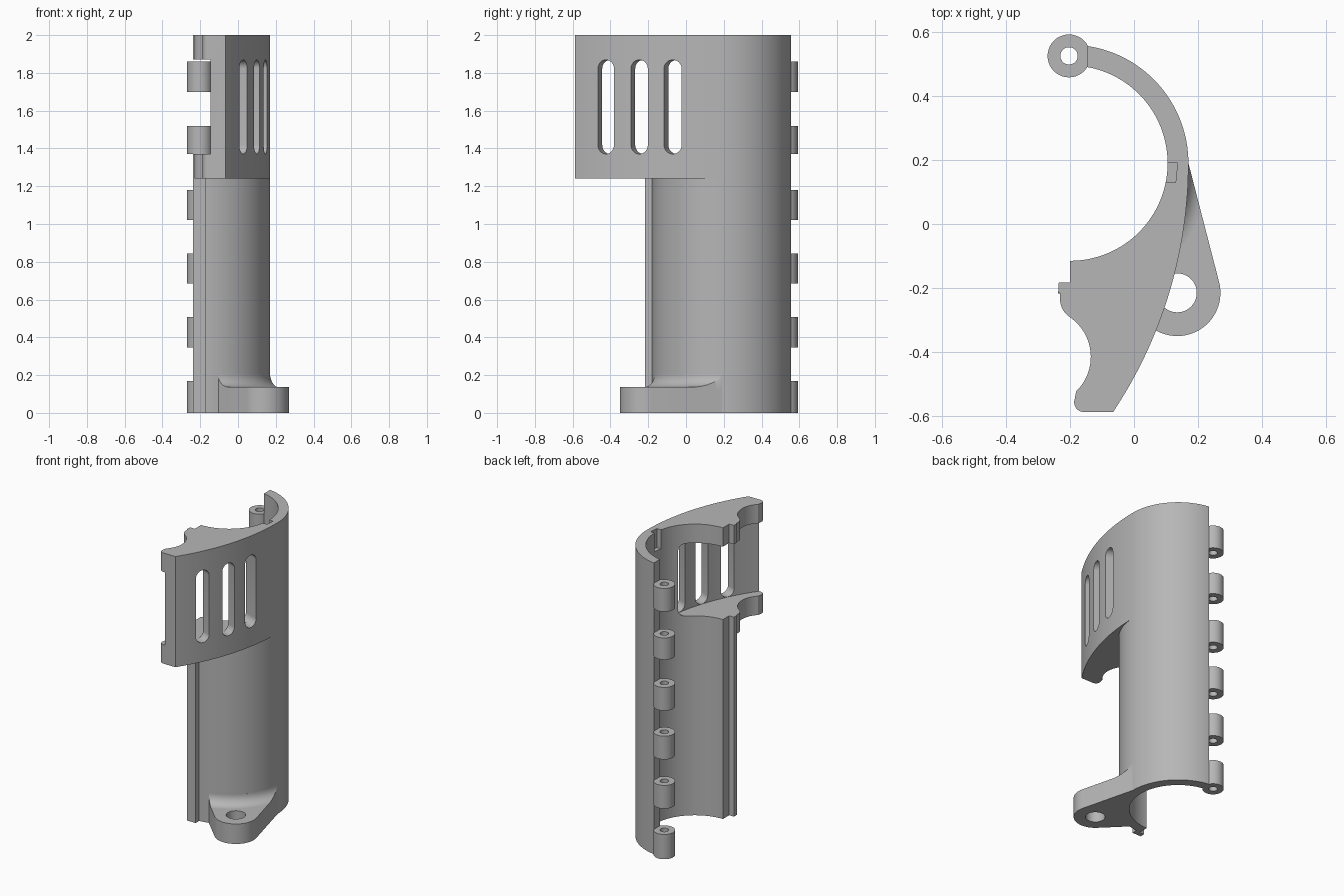
import bpy, bmesh, math
from mathutils import Matrix, Vector

cube = bpy.data.objects.get("Cube")
if cube:
    bpy.data.objects.remove(cube)

grey = bpy.data.materials.new("plain grey")
grey.use_nodes = True
COLOUR = (0.47, 0.47, 0.47, 1)
grey.diffuse_color = COLOUR
grey.node_tree.nodes["Principled BSDF"].inputs["Base Color"].default_value = COLOUR

CX, CY = -0.2, 0.19            # bore axis
BORE, OUTER = 0.305, 0.37      # shell radii
SWEEP = 1.402                  # radius of the wide front wall
SX = CX + OUTER - SWEEP        # its centre
SPLIT = 1.24                   # height where the wide section begins
WIN_LOW, WIN_HIGH = 1.37, 1.87


def arc(cx, cy, r, a0, a1, n=32):
    angles = [math.radians(a0 + (a1 - a0) * i / n) for i in range(n + 1)]
    return [(cx + r * math.cos(a), cy + r * math.sin(a)) for a in angles]


def make(name, bm):
    bmesh.ops.remove_doubles(bm, verts=bm.verts, dist=1e-5)
    bmesh.ops.recalc_face_normals(bm, faces=bm.faces)
    mesh = bpy.data.meshes.new(name)
    bm.to_mesh(mesh)
    bm.free()
    mesh.materials.append(grey)
    ob = bpy.data.objects.new(name, mesh)
    bpy.context.collection.objects.link(ob)
    return ob


def prism(name, pts, z0, z1, matrix=None):
    bm = bmesh.new()
    face = bm.faces.new([bm.verts.new((x, y, z0)) for x, y in pts])
    ext = bmesh.ops.extrude_face_region(bm, geom=[face])
    top = [v for v in ext["geom"] if isinstance(v, bmesh.types.BMVert)]
    bmesh.ops.translate(bm, verts=top, vec=(0, 0, z1 - z0))
    if matrix:
        bmesh.ops.transform(bm, matrix=matrix, verts=bm.verts)
    return make(name, bm)


def revolve(name, profile, cx, cy, a0, a1, n=40):
    """Sweep a closed (radius, height) profile around a vertical axis."""
    bm = bmesh.new()
    rings = []
    for i in range(n + 1):
        a = math.radians(a0 + (a1 - a0) * i / n)
        rings.append([bm.verts.new((cx + r * math.cos(a), cy + r * math.sin(a), z))
                      for r, z in profile])
    k = len(profile)
    for p, q in zip(rings, rings[1:]):
        for j in range(k):
            bm.faces.new((p[j], p[(j + 1) % k], q[(j + 1) % k], q[j]))
    if a1 - a0 < 360:
        bm.faces.new(rings[0])
        bm.faces.new(rings[-1])
    return make(name, bm)


def carve(ob, cutter, operation="DIFFERENCE"):
    cutter.hide_render = True
    mod = ob.modifiers.new("cut", "BOOLEAN")
    mod.operation, mod.object, mod.solver = operation, cutter, "EXACT"
    bpy.context.view_layer.objects.active = ob
    bpy.ops.object.modifier_apply(modifier=mod.name)
    bpy.data.objects.remove(cutter)


def end_angle(r):
    return math.degrees(math.acos(0.055 / r))


# Lower half-tube shell
parts = []
outer_top, inner_top = end_angle(OUTER), end_angle(BORE)
parts.append(prism("lower_shell",
                   arc(CX, CY, OUTER, outer_top, 0) + arc(CX, CY, OUTER, 0, -90)[1:]
                   + arc(CX, CY, BORE, -90, inner_top, 64), 0, SPLIT))

# Sealing lip down the front edge of the shell
parts.append(prism("edge_lip", [(-0.2, -0.17), (-0.2, -0.183), (-0.235, -0.183),
                                (-0.237, -0.217), (-0.17, -0.217), (-0.17, -0.17)],
                   0, SPLIT))

# Upper section: shell plus the wide swept front with a scalloped edge
outline = arc(CX, CY, OUTER, outer_top, 0)
outline += arc(SX, CY, SWEEP, 0, -33.66)[1:]
outline += arc(-0.157, -0.557, 0.03, -90, -200, 10)
outline += arc(-0.285, -0.415, 0.15, -46, 56, 24)
outline += arc(-0.165, -0.235, 0.066, 235, 180, 8)
outline += [(-0.231, -0.215), (-0.237, -0.215), (-0.235, -0.183), (-0.2, -0.183)]
outline += arc(CX, CY, BORE, -90, inner_top, 64)
upper = prism("upper_section", outline, SPLIT, 2)
parts.append(upper)

# Open chamber between top and bottom plates
carve(upper, prism("chamber_cutter",
                   arc(SX, CY, SWEEP - 0.066, -9.5, -40) + [(-0.6, -0.7), (-0.6, -0.03)],
                   WIN_LOW, WIN_HIGH))

# Three round-ended slots, all cut in one slanted direction
swap = Matrix(((0, 0, 1, 0), (1, 0, 0, 0), (0, 1, 0, 0), (0, 0, 0, 1)))
half = (WIN_HIGH - WIN_LOW) / 2 - 0.001
stadium = arc(0, half - 0.047, 0.047, 0, 180, 16) + arc(0, 0.047 - half, 0.047, 180, 360, 16)
for y in (-0.424, -0.247, -0.07):
    x = SX + math.sqrt(SWEEP ** 2 - (y - CY) ** 2)
    place = (Matrix.Translation(Vector((x, y, (WIN_LOW + WIN_HIGH) / 2)))
             @ Matrix.Rotation(math.radians(-20), 4, "Z") @ swap)
    carve(upper, prism("slot_cutter", stadium, -0.19, 0.08, place))

# Small keyway in the top of the bore
carve(upper, prism("keyway_cutter", [(0.07, 0.13), (0.13, 0.13), (0.136, 0.19), (0.07, 0.19)],
                   WIN_HIGH, 2.1))

# Mounting flange with a bolt hole
BX, BY, BR = 0.135, -0.215, 0.135
hull = [(CX + OUTER, CY)] + arc(BX, BY, BR, 14.5, -134.5) + arc(CX, CY, OUTER, -75, -75, 1)[:1]
flange = prism("mounting_flange", hull + arc(CX, CY, 0.32, -75, 0), 0, 0.137)
carve(flange, prism("bolt_hole_cutter", arc(BX, BY, 0.061, 0, 360, 40)[:-1], -0.1, 0.3))
parts.append(flange)

# Concave fillet between flange and shell
R = 0.065
profile = [(0.34, 0.12), (OUTER + R, 0.12)]
profile += arc(OUTER + R, 0.137 + R, R, 270, 180, 10) + [(0.34, 0.137 + R)]
fillet = revolve("flange_fillet", profile, CX, CY, -85, 5, 60)
carve(fillet, prism("fillet_clip", hull + arc(CX, CY, 0.32, -75, 0), 0.05, 0.3), "INTERSECT")
parts.append(fillet)

# Hinge knuckles along the back edge
for i, (low, high) in enumerate([(0, 0.17), (0.347, 0.507), (0.685, 0.845),
                                 (1.02, 1.18), (1.37, 1.52), (1.7, 1.86)]):
    parts.append(revolve(f"hinge_knuckle_{i + 1}",
                         [(0.027, low), (0.067, low), (0.067, high), (0.027, high)],
                         -0.203, 0.525, 0, 360))

# Smooth curved walls, keep edges crisp
bpy.ops.object.select_all(action="DESELECT")
for ob in parts:
    ob.select_set(True)
bpy.context.view_layer.objects.active = upper
bpy.ops.object.shade_smooth_by_angle(angle=math.radians(30))
